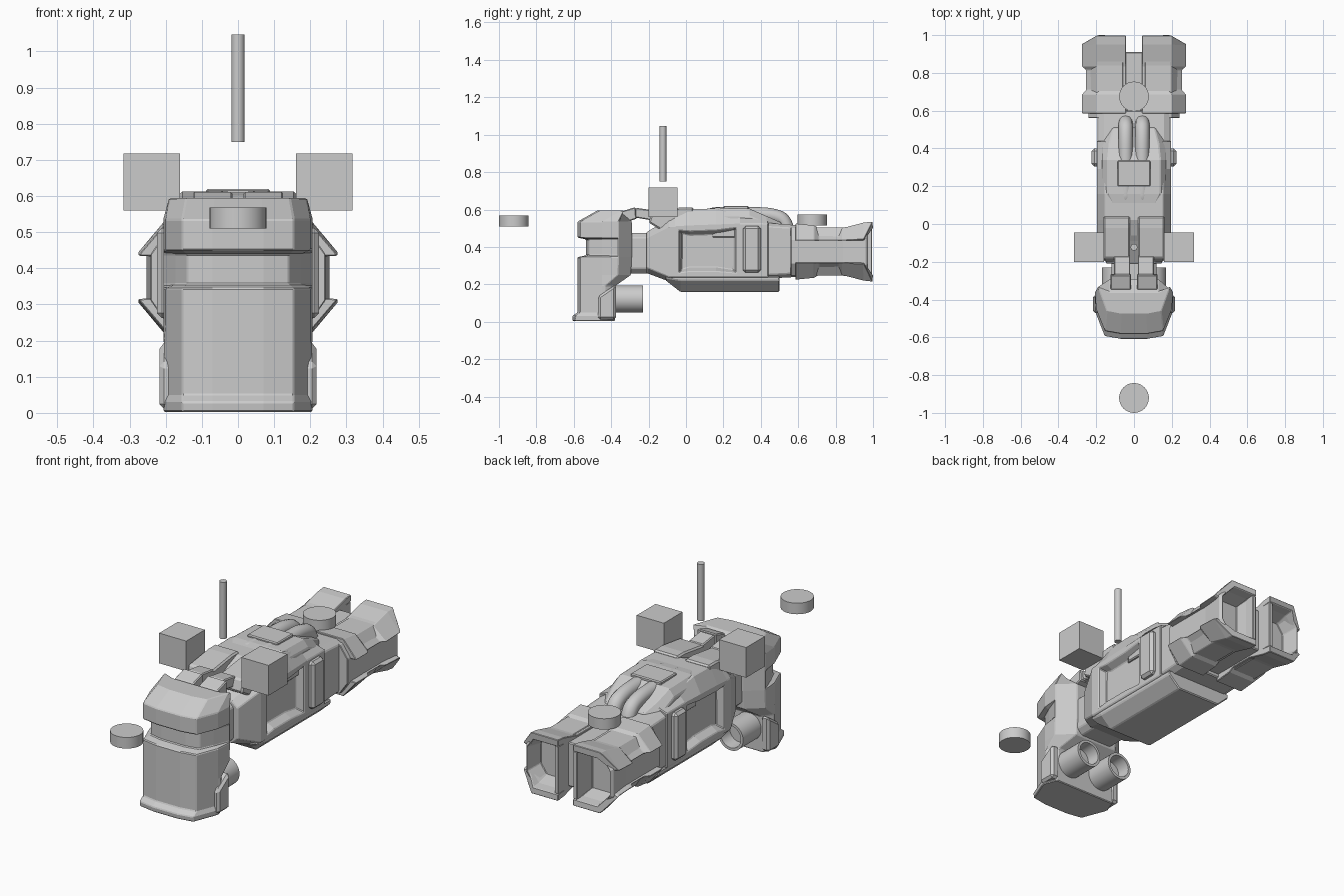
import bpy, bmesh, math


def finish(name, bm, bevel=0.0):
    bmesh.ops.recalc_face_normals(bm, faces=bm.faces)
    me = bpy.data.meshes.new(name)
    bm.to_mesh(me)
    bm.free()
    ob = bpy.data.objects.new(name, me)
    bpy.context.collection.objects.link(ob)
    if bevel:
        m = ob.modifiers.new("edge_bevel", 'BEVEL')
        m.width, m.segments, m.limit_method = bevel, 1, 'ANGLE'
        m.angle_limit = math.radians(35)
    return ob


def loft_bm(rings):
    """Skin a list of equal-length point rings and cap both ends."""
    bm = bmesh.new()
    vs = [[bm.verts.new(p) for p in r] for r in rings]
    n = len(rings[0])
    for a, b in zip(vs, vs[1:]):
        for i in range(n):
            j = (i + 1) % n
            bm.faces.new((a[i], a[j], b[j], b[i]))
    bm.faces.new(vs[0])
    bm.faces.new(vs[-1])
    return bm


def loft(name, rings, bevel=0.005):
    return finish(name, loft_bm(rings), bevel)


def prism(name, yz, x0, x1, bevel=0.005):
    return loft(name, [[(x, y, z) for y, z in yz] for x in (x0, x1)], bevel)


def box(name, x0, x1, y0, y1, z0, z1, bevel=0.005):
    return prism(name, [(y0, z0), (y1, z0), (y1, z1), (y0, z1)], x0, x1, bevel)


def lathe(name, c, prof, axis, n=32):
    """Round part from (radius, offset along axis) pairs."""
    rings = []
    for r, d in prof:
        ring = []
        for i in range(n):
            a = 2 * math.pi * i / n
            u, v = r * math.cos(a), r * math.sin(a)
            ring.append((c[0] + u, c[1] + v, c[2] + d) if axis == 'Z'
                        else (c[0] + u, c[1] + d, c[2] + v))
        rings.append(ring)
    ob = loft(name, rings, 0)
    bpy.ops.object.select_all(action='DESELECT')
    bpy.context.view_layer.objects.active = ob
    ob.select_set(True)
    bpy.ops.object.shade_smooth_by_angle(angle=math.radians(35))
    return ob


def octo(y, t, zt, s, zu, zl, b, zb):
    """Eight-sided hull section across x."""
    h = [(t, zt), (s, zu), (s, zl), (b, zb)]
    return [(x, y, z) for x, z in h] + [(-x, y, z) for x, z in reversed(h)]


# Cab shell, horizontal rings with a recessed visor band
def cab_ring(z, f, b, w=1.0, bw=0.125, rec=0.0):
    h = [(0.07 * w, f + rec), (0.155 * w - rec * 0.3, f + 0.015 + rec),
         (0.2 * w - rec * 0.6, f + 0.13), (0.207 * w, max(b - 0.07, f + 0.145)), (bw, b)]
    return [(x, y, z) for x, y in h] + [(-x, y, z) for x, y in reversed(h)]


loft("cab_shell", [
    cab_ring(0.003, -0.605, -0.38, 1.0, 0.18),
    cab_ring(0.03, -0.608, -0.38, 1.0, 0.18),
    cab_ring(0.05, -0.58, -0.38, 1.0, 0.18),
    cab_ring(0.19, -0.58, -0.38, 1.0, 0.17),
    cab_ring(0.25, -0.58, -0.295),
    cab_ring(0.345, -0.58, -0.29),
    cab_ring(0.355, -0.58, -0.29, rec=0.045),
    cab_ring(0.44, -0.58, -0.29, rec=0.045),
    cab_ring(0.45, -0.58, -0.29),
    cab_ring(0.535, -0.58, -0.29),
    cab_ring(0.594, -0.475, -0.36, 0.93, 0.13)], 0.004)

# Main hull with recessed side panels
bm = loft_bm([
    octo(-0.21, 0.11, 0.48, 0.145, 0.45, 0.29, 0.11, 0.26),
    octo(-0.09, 0.15, 0.55, 0.197, 0.51, 0.24, 0.14, 0.215),
    octo(-0.06, 0.15, 0.57, 0.197, 0.51, 0.24, 0.14, 0.21),
    octo(0.02, 0.155, 0.602, 0.197, 0.515, 0.24, 0.14, 0.21),
    octo(0.16, 0.155, 0.605, 0.197, 0.52, 0.24, 0.14, 0.21),
    octo(0.29, 0.15, 0.575, 0.197, 0.525, 0.24, 0.14, 0.21),
    octo(0.44, 0.15, 0.54, 0.197, 0.525, 0.24, 0.14, 0.21)])
bmesh.ops.recalc_face_normals(bm, faces=bm.faces)
sides = [f for f in bm.faces if abs(f.normal.x) > 0.95 and -0.06 < f.calc_center_median().y < 0.28]
bmesh.ops.inset_region(bm, faces=sides, thickness=0.03)
bmesh.ops.inset_region(bm, faces=sides, thickness=0.022, depth=-0.04)
finish("main_hull", bm, 0.004)

# Belly keel
loft("belly", [octo(-0.11, 0.12, 0.25, 0.185, 0.242, 0.232, 0.15, 0.222),
               octo(-0.03, 0.12, 0.25, 0.19, 0.242, 0.22, 0.125, 0.16),
               octo(0.5, 0.12, 0.25, 0.19, 0.242, 0.22, 0.125, 0.16)])

# Neck between cab and hull
loft("neck", [octo(y, 0.09, 0.475, 0.12, 0.45, 0.285, 0.09, 0.257) for y in (-0.32, -0.19)])

# Rear block joining the engines
loft("rear_block", [octo(0.42, 0.16, 0.53, 0.192, 0.51, 0.25, 0.16, 0.23),
                    octo(0.6, 0.16, 0.515, 0.192, 0.5, 0.26, 0.16, 0.24)])
box("engine_spine", -0.06, 0.06, 0.58, 0.91, 0.26, 0.49)

# Raised housing under the pipes
loft("pipe_housing", [octo(y, t, z, s, z - 0.04, 0.46, s, 0.45) for y, t, z, s in (
    (0.08, 0.10, 0.600, 0.12), (0.16, 0.14, 0.610, 0.17), (0.34, 0.14, 0.605, 0.17),
    (0.43, 0.13, 0.565, 0.17), (0.51, 0.11, 0.53, 0.125))])
box("pipe_clamp", -0.088, 0.088, 0.2, 0.335, 0.56, 0.62)

for s in (-1, 1):
    side = "left" if s < 0 else "right"

    # Cab skirt and lower thruster
    prism("cab_skirt_" + side, [(-0.47, 0.012), (-0.375, 0.012), (-0.375, 0.2), (-0.47, 0.135)],
          s * 0.17, s * 0.217, 0.012)
    lathe("lower_thruster_" + side, (s * 0.098, -0.4, 0.122),
          [(0.072, 0), (0.072, 0.17), (0.058, 0.17), (0.054, 0.1)], 'Y')

    # Bent connector bars and front deck plates
    prism("connector_" + side, [(-0.37, 0.54), (-0.33, 0.585), (-0.26, 0.608), (-0.17, 0.595),
                                (-0.17, 0.54), (-0.26, 0.555), (-0.34, 0.53)], s * 0.02, s * 0.105)
    prism("connector_cuff_" + side, [(-0.36, 0.54), (-0.345, 0.59), (-0.27, 0.613),
                                     (-0.265, 0.55), (-0.33, 0.53)], s * 0.015, s * 0.125)
    prism("deck_plate_" + side, [(-0.2, 0.53), (-0.18, 0.59), (-0.02, 0.612), (0.04, 0.612),
                                 (0.04, 0.5), (-0.1, 0.47)], s * 0.02, s * 0.162, 0.008)

    # Side pad
    box("side_pad_" + side, s * 0.18, s * 0.224, 0.305, 0.4, 0.262, 0.512, 0.014)

    # Twin pipes curving down at the back
    cu = bpy.data.curves.new("pipe_" + side, 'CURVE')
    cu.dimensions, cu.bevel_depth, cu.bevel_resolution = '3D', 0.038, 4
    cu.use_fill_caps = True
    sp = cu.splines.new('NURBS')
    path = [(0.105, 0.5), (0.11, 0.572), (0.2, 0.576), (0.34, 0.576), (0.46, 0.572), (0.54, 0.54), (0.55, 0.44)]
    sp.points.add(len(path) - 1)
    for p, (y, z) in zip(sp.points, path):
        p.co = (s * 0.044, y, z, 1)
    sp.use_endpoint_u, sp.order_u, sp.resolution_u = True, 3, 6
    bpy.context.collection.objects.link(bpy.data.objects.new("pipe_" + side, cu))

    # Engine core with hollow nozzle
    hexa = [(-0.10, -0.14), (0.05, -0.14), (0.10, -0.07), (0.10, 0.07), (0.05, 0.14), (-0.10, 0.14)]
    loft("engine_core_" + side, [[(s * (0.15 + x * k), y, 0.375 + z * k) for x, z in hexa]
                                 for y, k in ((0.56, 0.92), (0.84, 0.92), (0.96, 1.04),
                                              (0.975, 0.9), (0.88, 0.75))], 0.003)

    # Upper and lower armour shells around each engine
    for label, up in (("upper", 1), ("lower", -1)):
        rings = []
        for y, xm, zt, cut in ((0.585, 0.277, 0.15, 0), (0.685, 0.277, 0.14, 0),
                               (0.71, 0.256, 0.125, 0), (0.815, 0.256, 0.12, 0),
                               (0.835, 0.277, 0.125, 0), (0.95, 0.277, 0.155, 0.005),
                               (0.998, 0.277, 0.16, 0.045)):
            ring = [(0.043, y, zt), (xm - 0.077, y, zt), (xm, y - cut, max(zt - 0.09, 0.06)),
                    (xm - 0.035, y - cut, 0.058), (xm - 0.092, y, zt - 0.035), (0.043, y, zt - 0.035)]
            rings.append([(s * x, yy, 0.375 + up * z) for x, yy, z in ring])
        loft("engine_shell_%s_%s" % (label, side), rings, 0.003)
    # Inner engine wall
    box("engine_wall_" + side, s * 0.043, s * 0.065, 0.6, 0.995, 0.25, 0.5, 0.003)

    # Floating side block
    box("side_block_" + side, s * 0.16, s * 0.317, -0.2, -0.045, 0.56, 0.718, 0)

# Floating discs and mast
lathe("front_disc", (0, -0.921, 0.51), [(0.079, 0), (0.079, 0.058)], 'Z')
lathe("rear_disc", (0, 0.675, 0.515), [(0.079, 0), (0.079, 0.057)], 'Z')
lathe("mast", (0, -0.123, 0.75), [(0.018, 0), (0.018, 0.297)], 'Z')
